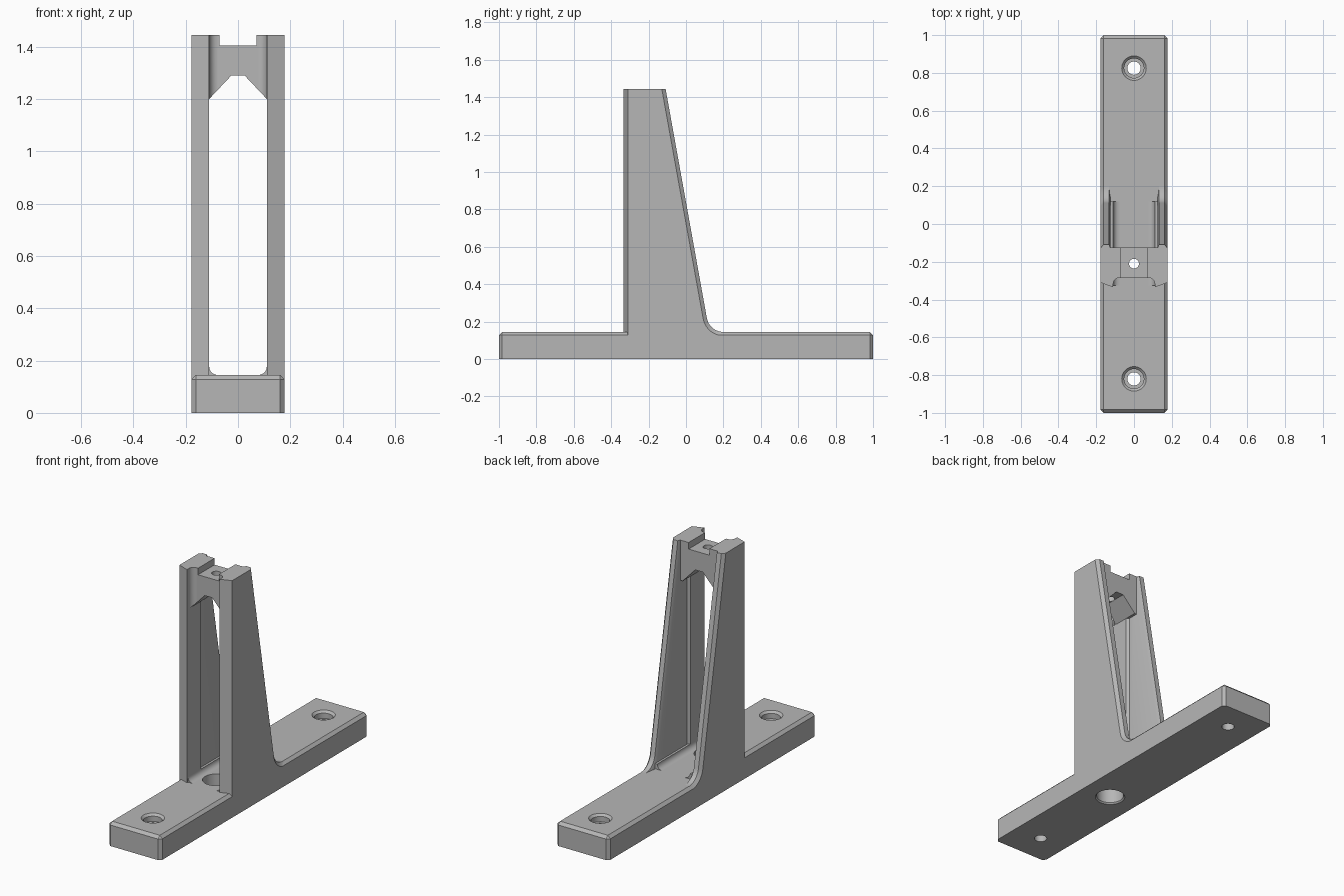
import bpy, bmesh, math

if "Cube" in bpy.data.objects:
    bpy.data.objects.remove(bpy.data.objects["Cube"], do_unlink=True)

grey = bpy.data.materials.new("plain grey")
grey.use_nodes = True
colour = (0.47, 0.47, 0.47, 1)
grey.diffuse_color = colour
grey.node_tree.nodes["Principled BSDF"].inputs["Base Color"].default_value = colour


def make(name, bm):
    bmesh.ops.recalc_face_normals(bm, faces=bm.faces)
    mesh = bpy.data.meshes.new(name)
    bm.to_mesh(mesh)
    bm.free()
    mesh.materials.append(grey)
    ob = bpy.data.objects.new(name, mesh)
    bpy.context.collection.objects.link(ob)
    return ob


def loft(name, rings):
    """Skin equal-length rings of points and cap both ends."""
    bm = bmesh.new()
    loops = [[bm.verts.new(p) for p in ring] for ring in rings]
    n = len(loops[0])
    for a, b in zip(loops, loops[1:]):
        for i in range(n):
            j = (i + 1) % n
            bm.faces.new((a[i], a[j], b[j], b[i]))
    bm.faces.new(loops[0])
    bm.faces.new(loops[-1])
    return make(name, bm)


def drill(ob, y, profile, n=40):
    """Cut a round stepped hole whose profile is (radius, z)."""
    turn = [math.tau * i / n for i in range(n)]
    cutter = loft("hole_cutter", [[(r * math.cos(t), y + r * math.sin(t), z) for t in turn]
                                  for r, z in profile])
    mod = ob.modifiers.new("hole", "BOOLEAN")
    mod.operation, mod.solver, mod.object = "DIFFERENCE", "EXACT", cutter
    bpy.context.view_layer.update()
    graph = bpy.context.evaluated_depsgraph_get()
    ob.data = bpy.data.meshes.new_from_object(ob.evaluated_get(graph))
    ob.modifiers.clear()
    bpy.data.objects.remove(cutter, do_unlink=True)


def smooth(ob):
    bpy.ops.object.select_all(action="DESELECT")
    ob.select_set(True)
    bpy.context.view_layer.objects.active = ob
    bpy.ops.object.shade_smooth_by_angle(angle=math.radians(25))


HALF, BASE_TOP, TOP = 0.178, 0.145, 1.445
INNER = 0.11

# Base bar with chamfered top and upright corners
bm = bmesh.new()
bmesh.ops.create_cube(bm, size=1)
for v in bm.verts:
    v.co = (v.co.x * 2 * HALF, v.co.y * 2, (v.co.z + 0.5) * BASE_TOP)
edges = [e for e in bm.edges if max(v.co.z for v in e.verts) > 0.1]
bmesh.ops.bevel(bm, geom=edges, offset=0.017, segments=1, affect="EDGES")
base = make("base_bar", bm)

# Screw holes with counterbores, and the large central hole
for y in (-0.82, 0.825):
    drill(base, y, [(0.035, -0.05), (0.035, 0.1), (0.052, 0.1), (0.052, 0.132), (0.07, 0.15)])
drill(base, -0.21, [(0.088, -0.005), (0.076, 0.008), (0.076, 0.2)])
smooth(base)

# Legs: rear edge sweeps up from a fillet, then leans forward
CY, R, CHAMFER = 0.2, 0.09, 0.02
CZ = BASE_TOP + R
lean = math.radians(10.2)


def leg_ring(s, rear, inset):
    (ry, rz), (iy, iz) = rear, inset
    points = [(HALF, -0.31, iz), (INNER, -0.335, iz), (INNER, -0.2, iz),
              (0.124, -0.188, iz), (0.124, iy, iz), (0.132, ry, rz),
              (0.162, ry, rz), (HALF, iy, iz)]
    return [(s * x, y, z) for x, y, z in points]


def arc(a, r):
    return CY - r * math.cos(a), CZ - r * math.sin(a)


for side, s in (("left", 1), ("right", -1)):
    rings = []
    for i in range(11):
        a = math.pi / 2 + (lean - math.pi / 2) * i / 10
        rings.append(leg_ring(s, arc(a, R), arc(a, R + CHAMFER)))
    y, z = arc(lean, R)
    top_y = y - (TOP - z) * math.tan(lean)
    rings.append(leg_ring(s, (top_y, TOP), (top_y - CHAMFER / math.cos(lean), TOP)))
    smooth(loft(side + "_leg", rings))

    # Concave fillets: leg to base, and leg to the front of the bridge
    f = 0.032
    curve = [(f - f * math.cos(t), f - f * math.sin(t))
             for t in (math.pi / 2 * i / 6 for i in range(7))]
    corner = curve + [(f, -0.01), (-0.015, -0.01), (-0.015, f)]
    smooth(loft(side + "_base_fillet",
                [[(s * (INNER - u), y, BASE_TOP + v) for u, v in corner]
                 for y in (-0.325, 0.12)]))
    rows = [[(s * (INNER - u), -0.285 - v, 1.2 + max(u, 0) * 1.06) for u, v in corner],
            [(s * (INNER - u), -0.285 - v, TOP) for u, v in corner]]
    smooth(loft(side + "_bridge_fillet", rows))

# Bridge between the legs, notched above and arched below
half = [(0.025, 1.29), (INNER, 1.2), (0.13, 1.2), (0.13, TOP), (0.07, TOP), (0.07, 1.405)]
outline = half + [(-x, z) for x, z in reversed(half)]
bridge = loft("top_bridge", [[(x, y, z) for x, z in outline] for y in (-0.285, -0.125)])
drill(bridge, -0.21, [(0.026, 1.1), (0.026, 1.5)], 24)
smooth(bridge)
